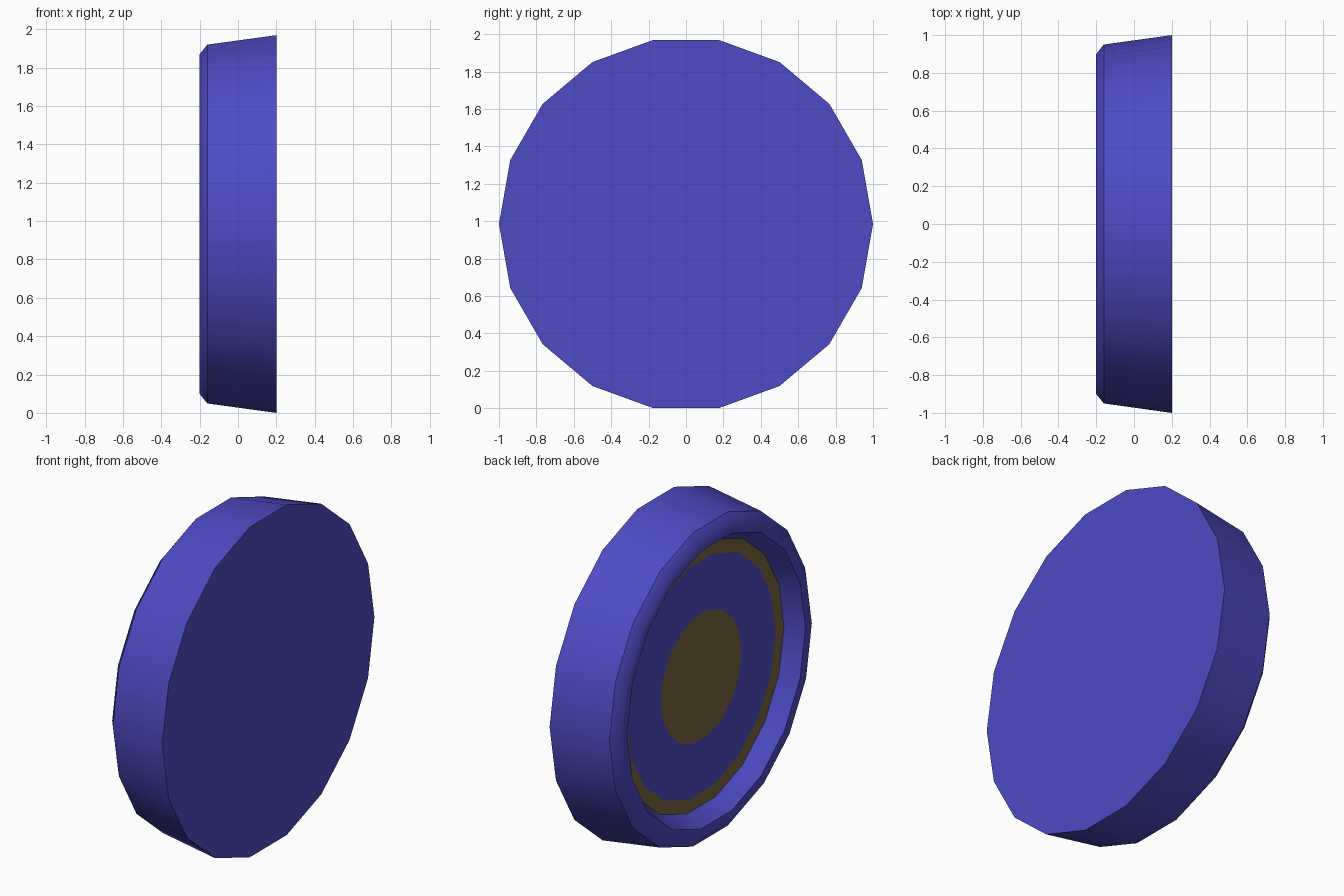
import bpy, bmesh, math

if "Cube" in bpy.data.objects:
    bpy.data.objects.remove(bpy.data.objects["Cube"])

SIDES = 18
CZ = math.cos(math.radians(10))  # wheel rests on a flat of the 18-sided outline


def material(name, color):
    m = bpy.data.materials.new(name)
    m.diffuse_color = color
    m.use_nodes = True
    m.node_tree.nodes["Principled BSDF"].inputs["Base Color"].default_value = m.diffuse_color
    return m


blue = material("blue", (0.075, 0.07, 0.55, 1))
brown = material("brown", (0.20, 0.13, 0.055, 1))

# Profile from back centre to front centre: (x, radius, material of next band)
profile = [(0.2, 1.0, 0), (-0.16, 0.95, 0), (-0.2, 0.90, 0), (-0.2, 0.84, 0),
           (-0.1, 0.78, 1), (-0.1, 0.70, 0), (-0.1, 0.38, 1)]

bm = bmesh.new()
rings = []
for x, r, _ in profile:
    rings.append([bm.verts.new((x, r * math.cos(a), CZ + r * math.sin(a)))
                  for a in (2 * math.pi * i / SIDES for i in range(SIDES))])

# Bands between rings
for (_, _, mat), r0, r1 in zip(profile, rings, rings[1:]):
    for i in range(SIDES):
        j = (i + 1) % SIDES
        f = bm.faces.new((r0[i], r0[j], r1[j], r1[i]))
        f.material_index = mat

# Flat back and centre disc
bm.faces.new(rings[0])
bm.faces.new(rings[-1]).material_index = 1
bmesh.ops.recalc_face_normals(bm, faces=bm.faces)

mesh = bpy.data.meshes.new("round_dish")
bm.to_mesh(mesh)
bm.free()
mesh.materials.append(blue)
mesh.materials.append(brown)
dish = bpy.data.objects.new("round_dish", mesh)
bpy.context.collection.objects.link(dish)

# Smooth around the rim, sharp at the corners
bpy.context.view_layer.objects.active = dish
dish.select_set(True)
bpy.ops.object.shade_smooth_by_angle(angle=math.radians(40))
